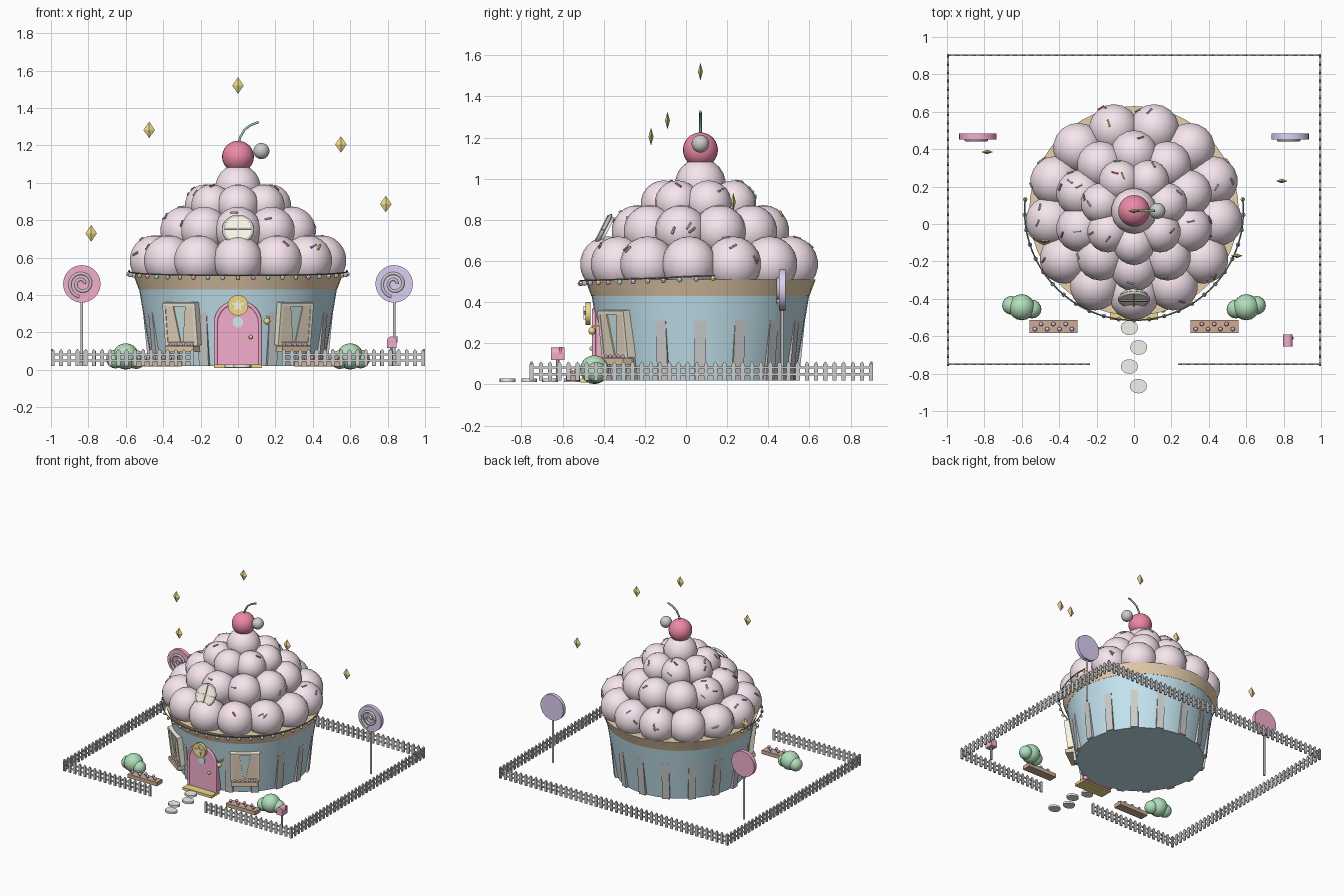
import bpy, bmesh, math, random
from math import pi, sin, cos, radians
from mathutils import Matrix, Vector

if "Cube" in bpy.data.objects:
    bpy.data.objects.remove(bpy.data.objects["Cube"])

random.seed(4)
T, R = Matrix.Translation, Matrix.Rotation
CY = 0.07  # cake centre in y
PINK, FROST, BLUE, TAN = (.9, .42, .62), (.93, .78, .85), (.55, .77, .86), (.8, .62, .42)
CREAM, GOLD, GREEN, LILAC, BROWN = (.95, .9, .75), (.85, .7, .25), (.45, .75, .5), (.72, .62, .9), (.6, .42, .3)
MINT, RED, TEAL = (.55, .85, .75), (.85, .25, .38), (.65, .85, .85)
mats = {}


def paint(ob, color):
    if color:
        if color not in mats:
            mats[color] = bpy.data.materials.new("colour_%d" % len(mats))
            mats[color].diffuse_color = (*color, 1)
        ob.data.materials.append(mats[color])


def finish(name, bm, color=None, smooth=False):
    bmesh.ops.recalc_face_normals(bm, faces=bm.faces)
    me = bpy.data.meshes.new(name)
    bm.to_mesh(me)
    bm.free()
    ob = bpy.data.objects.new(name, me)
    bpy.context.collection.objects.link(ob)
    paint(ob, color)
    if smooth:
        bpy.ops.object.select_all(action='DESELECT')
        ob.select_set(True)
        bpy.context.view_layer.objects.active = ob
        bpy.ops.object.shade_smooth_by_angle(angle=radians(40))


def ball(bm, loc, r, seg=16):
    bmesh.ops.create_uvsphere(bm, u_segments=seg, v_segments=max(6, seg * 5 // 8), radius=r, matrix=T(loc))


def box(bm, size, M):
    bmesh.ops.create_cube(bm, size=1, matrix=M @ Matrix.Diagonal((*size, 1)))


def cyl(bm, r1, r2, h, M, seg=24):
    bmesh.ops.create_cone(bm, cap_ends=True, segments=seg, radius1=r1, radius2=r2, depth=h, matrix=M)


def prism(bm, pts, depth, M):
    # outline in local xz, extruded along y
    a = [bm.verts.new(M @ Vector((x, -depth / 2, z))) for x, z in pts]
    b = [bm.verts.new(M @ Vector((x, depth / 2, z))) for x, z in pts]
    bm.faces.new(a)
    bm.faces.new(b[::-1])
    for i in range(len(a)):
        j = (i + 1) % len(a)
        bm.faces.new((a[i], b[i], b[j], a[j]))


def one(name, fn, *args, color=None, smooth=True):
    bm = bmesh.new()
    fn(bm, *args)
    finish(name, bm, color, smooth)


def tube(name, pts, r, color=None):
    cu = bpy.data.curves.new(name, 'CURVE')
    cu.dimensions, cu.bevel_depth, cu.bevel_resolution, cu.use_fill_caps = '3D', r, 1, True
    sp = cu.splines.new('POLY')
    sp.points.add(len(pts) - 1)
    for p, q in zip(sp.points, pts):
        p.co = (*q, 1)
    ob = bpy.data.objects.new(name, cu)
    bpy.context.collection.objects.link(ob)
    paint(ob, color)


def wall(deg, r, z):  # frame on the round wall, -y outward, 0 deg = front
    return T((0, CY, 0)) @ R(radians(deg), 4, 'Z') @ T((0, -r, z))


def arch(w, z0, zs, h, n=14):
    return [(-w, z0), (w, z0)] + [(w * cos(pi * i / n), zs + h * sin(pi * i / n)) for i in range(n + 1)]


# Wrapper, ribs and rim
one("cake_wall", cyl, .46, .53, .42, T((0, CY, .23)), 48, color=BLUE)
one("cake_rim", cyl, .53, .56, .08, T((0, CY, .47)), 48, color=TAN)
bm = bmesh.new()
for i in range(1, 16):
    prism(bm, [(.44, .02), (.479, .02), (.508, .31), (.47, .31)], .055, wall(i * 22.5, 0, 0) @ R(-pi / 2, 4, 'Z'))
finish("wrapper_ribs", bm)

# Frosting balls
balls = []
for n, rad, z, r in ((13, .45, .585, .135), (10, .305, .745, .127), (7, .178, .88, .112), (1, 0, .975, .123)):
    balls += [(wall(360 * i / n, rad, z).translation, r) for i in range(n)]
bm = bmesh.new()
for c, r in balls:
    ball(bm, c, r, 18)
finish("frosting", bm, FROST, True)

# Sprinkles scattered over the exposed frosting
for k, color in enumerate((GOLD, MINT, LILAC, RED)):
    bm, count = bmesh.new(), 0
    while count < 11:
        c, r = random.choice(balls[:-1])
        d = (Vector((c.x, c.y - CY, .25)).normalized() + Vector([random.uniform(-.7, .7) for _ in range(3)])).normalized()
        p = c + d * r
        if p.z < .6 or any((p - o).length < q + .004 for o, q in balls if o != c):
            continue
        t = d.cross(Vector([random.uniform(-1, 1) for _ in range(3)]))
        cyl(bm, .006, .006, .038, T(p) @ t.to_track_quat('Z', 'Y').to_matrix().to_4x4(), 6)
        count += 1
    finish("sprinkles_%d" % k, bm, color)

# Cherry, stem and small pearl
one("cherry", ball, (0, CY, 1.14), .085, 24, color=RED)
tube("cherry_stem", [(0, CY, 1.2), (.012, CY, 1.245), (.035, CY, 1.285), (.07, CY, 1.31), (.11, CY, 1.325)], .007, (.3, .55, .35))
one("pearl", ball, (.125, CY, 1.17), .043, 20)

# Door with trim, window, knob, sign, lamp and step
one("door", prism, arch(.115, .02, .25, .11), .09, T((0, -.405, 0)), color=PINK, smooth=False)
a = arch(.118, .02, .25, .112)
tube("door_trim", [(x, -.447, z) for x, z in a[1:] + a[:1]], .011, PINK)
side = R(pi / 2, 4, 'X')
one("door_window", cyl, .028, .028, .01, T((0, -.452, .255)) @ side, color=TEAL)
one("door_knob", ball, (.068, -.458, .175), .011, 12, color=GOLD)
one("door_sign", cyl, .055, .055, .025, T((0, -.477, .345)) @ side, 32, color=GOLD)
star = [((.036 if i % 2 == 0 else .016) * sin(i * pi / 5), (.036 if i % 2 == 0 else .016) * cos(i * pi / 5)) for i in range(10)]
one("sign_star", prism, star, .01, T((0, -.492, .345)), color=CREAM, smooth=False)
bm = bmesh.new()
ball(bm, (.155, -.457, .26), .018, 12)
box(bm, (.012, .05, .01), T((.155, -.435, .285)))
finish("door_lamp", bm, GOLD, True)
one("door_step", box, (.255, .1, .02), T((0, -.463, .02)), color=GOLD, smooth=False)

# Wall windows with curtains and flower boxes
for s, tag in ((-1, "left"), (1, "right")):
    M = wall(36 * s, .503, .247) @ R(radians(7), 4, 'X')
    one(tag + "_window_pane", box, (.19, .03, .21), M, color=TEAL, smooth=False)
    bm = bmesh.new()
    for k in (-1, 1):
        box(bm, (.018, .05, .23), M @ T((k * .098, 0, 0)))
        box(bm, (.214, .05, .018), M @ T((0, 0, k * .106)))
    finish(tag + "_window_frame", bm, CREAM)
    bm = bmesh.new()
    for k in (-1, 1):
        prism(bm, [(k * .09, .098), (k * .04, .098), (k * .008, -.098), (k * .09, -.098)], .012, M @ T((0, -.016, 0)))
    finish(tag + "_curtains", bm, (.88, .76, .6))
    B = wall(36 * s, .505, .112)
    one(tag + "_flower_box", box, (.19, .06, .032), B, color=TAN, smooth=False)
    bm = bmesh.new()
    for i in range(5):
        ball(bm, (B @ T((-.07 + .035 * i, -.012, .022))).translation, .011, 8)
    finish(tag + "_box_flowers", bm, PINK, True)

# Round frosting window, tilted back
M = T((0, -.395, .748)) @ R(radians(-27), 4, 'X')
one("round_window_pane", cyl, .075, .075, .03, M @ side, 32, color=CREAM)
tube("round_window_frame", [M @ Vector((.077 * cos(i * pi / 16), -.008, .077 * sin(i * pi / 16))) for i in range(33)], .01)
bm = bmesh.new()
box(bm, (.15, .012, .008), M @ T((0, -.016, 0)))
box(bm, (.008, .012, .15), M @ T((0, -.016, 0)))
finish("round_window_bars", bm)

# String of lights across the front
def wire(deg):
    return wall(deg, .585, .505 + .025 * (deg / 97) ** 2).translation
tube("light_wire", [wire(-97 + 194 * i / 40) for i in range(41)], .004, (.25, .3, .28))
for k, color in enumerate((GOLD, PINK, MINT, LILAC)):
    bm = bmesh.new()
    for i in range(k, 25, 4):
        ball(bm, wire(-96 + 8 * i) - Vector((0, 0, .014)), .012, 8)
    finish("light_bulbs_%d" % k, bm, color, True)

# Lollipops with raised spirals
for s, color, tag in ((-1, PINK, "left"), (1, LILAC, "right")):
    x = .835 * s
    one(tag + "_lollipop", cyl, .1, .1, .03, T((x, .468, .46)) @ side, 32, color=color)
    one(tag + "_lollipop_stick", cyl, .008, .008, .36, T((x, .468, .2)), 10)
    tube(tag + "_lollipop_swirl", [(x + (.015 + .0014 * i) * cos(i * .27), .45, .46 + (.015 + .0014 * i) * sin(i * .27)) for i in range(41)], .009)

# Bushes and planters
    tag += "_"
    bm = bmesh.new()
    ball(bm, (.6 * s, -.445, .072), .07)
    ball(bm, (.655 * s, -.435, .058), .05)
    ball(bm, (.545 * s, -.455, .055), .05)
    finish(tag + "bush", bm, GREEN, True)
    one(tag + "planter", box, (.255, .068, .03), T((.43 * s, -.548, .032)), color=BROWN, smooth=False)
    bm = bmesh.new()
    for i in range(7):
        p = Vector((.43 * s - .1 + .033 * i, -.535 if i % 2 else -.562, .064))
        ball(bm, p, .012, 8)
        cyl(bm, .003, .003, .03, T(p - Vector((0, 0, .015))), 6)
    finish(tag + "planter_flowers", bm, PINK if s > 0 else LILAC, True)

# Stepping stones
bm = bmesh.new()
for x, y in ((-.025, -.555), (.025, -.66), (-.025, -.762), (.023, -.867)):
    cyl(bm, .046, .046, .016, T((x, y, .02)) @ Matrix.Diagonal((1, .84, 1, 1)), 20)
finish("stepping_stones", bm, (.88, .88, .84), True)

# Letter box on a post
one("letter_box", prism, arch(.026, .118, .152, .027), .066, T((.822, -.623, 0)), color=PINK, smooth=False)
one("letter_box_flag", box, (.006, .014, .035), T((.851, -.61, .165)), color=RED, smooth=False)
one("letter_box_post", cyl, .008, .008, .1, T((.822, -.623, .07)), 8)

# Picket fence
def fence(bm, p, q):
    p, q = Vector(p), Vector(q)
    d = q - p
    n = round(d.length / .044)
    M = T((*p, 0)) @ R(math.atan2(d.y, d.x), 4, 'Z')
    for z in (.05, .083):
        box(bm, (d.length, .007, .011), M @ T((d.length / 2, 0, z)))
    for i in range(n + 1):
        prism(bm, [(-.01, .02), (.01, .02), (.01, .1), (0, .112), (-.01, .1)], .01, M @ T((d.length * i / n, 0, 0)))
bm = bmesh.new()
fence(bm, (-.99, .902), (.99, .902))
for s in (-1, 1):
    fence(bm, (.994 * s, -.75), (.994 * s, .9))
    fence(bm, (.99 * s, -.75), (.245 * s, -.75))
finish("picket_fence", bm)

# Floating sparkles
bm = bmesh.new()
for p in ((0, .07, 1.52), (-.475, -.09, 1.283), (.55, -.17, 1.205), (.79, .23, .887), (-.785, .385, .73)):
    bmesh.ops.create_uvsphere(bm, u_segments=4, v_segments=2, radius=1, matrix=T(p) @ Matrix.Diagonal((.031, .012, .044, 1)))
finish("sparkles", bm, GOLD)

for m in bpy.data.materials:
    if m.users and not m.is_grease_pencil:
        m.use_nodes = True
        m.node_tree.nodes["Principled BSDF"].inputs["Base Color"].default_value = m.diffuse_color
